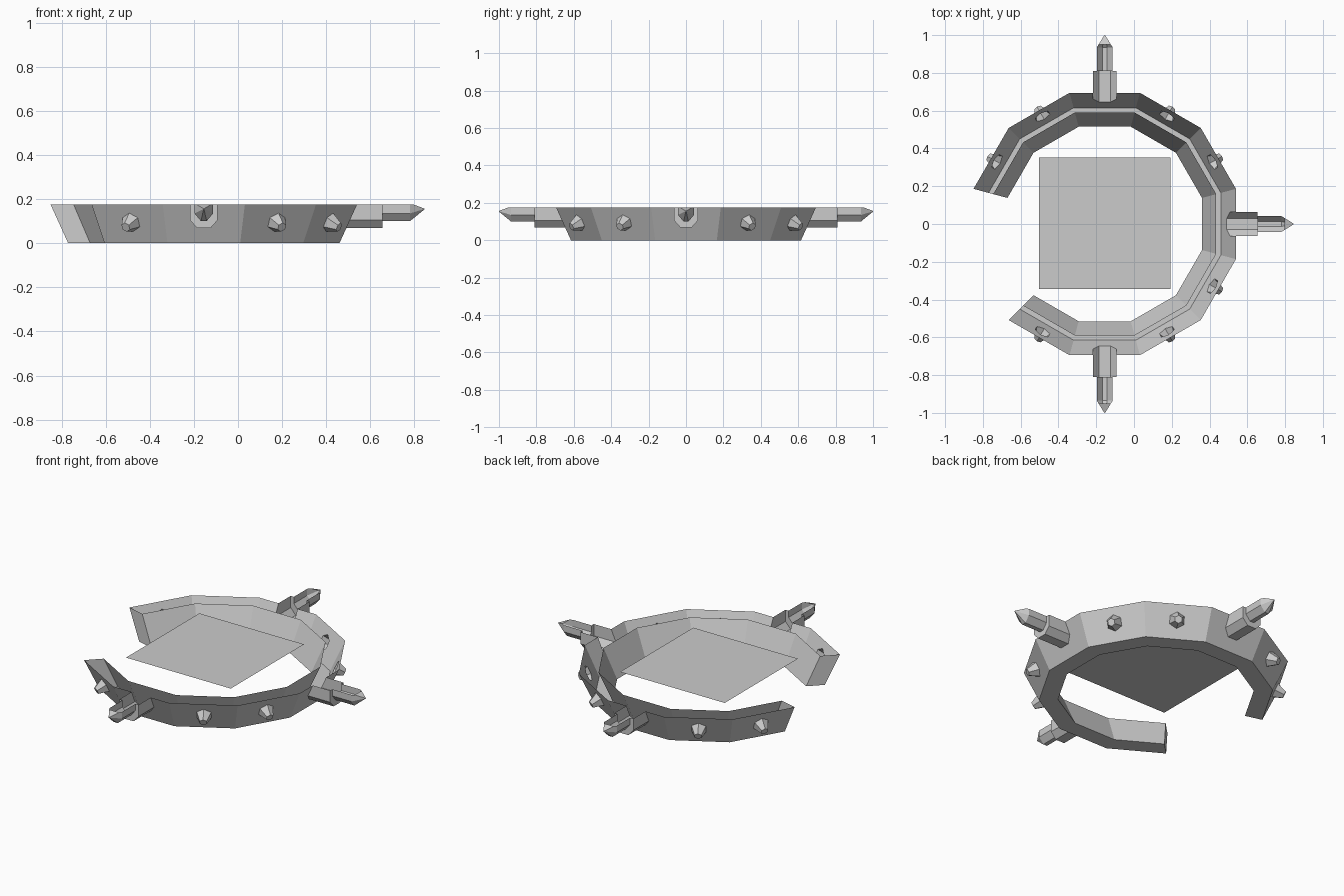
import bpy, bmesh, math
from mathutils import Matrix, Vector

if "Cube" in bpy.data.objects:
    bpy.data.objects.remove(bpy.data.objects["Cube"])

CX, TOP = -0.155, 0.175
C15 = math.cos(math.radians(15))


def make_object(name, bm):
    mesh = bpy.data.meshes.new(name)
    bmesh.ops.recalc_face_normals(bm, faces=bm.faces)
    bm.to_mesh(mesh)
    bm.free()
    obj = bpy.data.objects.new(name, mesh)
    bpy.context.collection.objects.link(obj)
    return obj


def loft(name, sections):
    """Closed solid through matching cross-sections."""
    bm = bmesh.new()
    rows = [[bm.verts.new(p) for p in s] for s in sections]
    for a, b in zip(rows, rows[1:]):
        for i in range(len(a)):
            j = (i + 1) % len(a)
            bm.faces.new((a[i], a[j], b[j], b[i]))
    bm.faces.new(rows[0])
    bm.faces.new(rows[-1])
    return make_object(name, bm)


def union(target, other):
    mod = target.modifiers.new("union", 'BOOLEAN')
    mod.operation, mod.solver, mod.object = 'UNION', 'EXACT', other
    bpy.context.view_layer.objects.active = target
    bpy.ops.object.modifier_apply(modifier=mod.name)
    bpy.data.objects.remove(other)


def spike_section(r, half, low, mid, bottom, top):
    return [(r, -half, top), (r, -half, mid), (r, -low, bottom),
            (r, low, bottom), (r, half, mid), (r, half, top)]


# band: flared twelve-sided ring with a gap, built a little too tall
profile = [(0.615, 0), (0.706, 0.2), (0.601, 0.2), (0.515, 0)]
sections = []
for k in range(11):
    a = math.radians(-135 + 30 * k)
    sections.append([(r / C15 * math.cos(a), r / C15 * math.sin(a), z) for r, z in profile])
band = loft("spiked_band", sections)

# spikes: wide socket, narrow shaft and point
for deg in (-90, 0, 90):
    turn = Matrix.Rotation(math.radians(deg), 4, 'Z')
    socket = loft("spike_socket", [spike_section(r, 0.063, 0.03, 0.105, 0.068, 0.2)
                                   for r in (0.635, 0.81)])
    shaft = [spike_section(r, 0.042, 0.013, 0.135, 0.10, 0.181) for r in (0.72, 0.935)]
    shaft.append(spike_section(1.0, 0.002, 0.001, 0.155, 0.153, 0.157))
    point = loft("spike_point", shaft)
    for part in (socket, point):
        part.data.transform(turn)
        union(band, part)

# studs: faceted knobs square to the sloping wall
slope = math.atan2(0.08, 0.175)
for deg in (-120, -60, -30, 30, 60, 120, 150):
    a = math.radians(deg)
    out = Vector((math.cos(a) * math.cos(slope), math.sin(a) * math.cos(slope), -math.sin(slope)))
    pos = Vector((0.658 * math.cos(a), 0.658 * math.sin(a), 0.095)) + out * 0.02
    bm = bmesh.new()
    bmesh.ops.create_cone(bm, cap_ends=True, segments=6, radius1=0.052, radius2=0.022, depth=0.07,
                          matrix=Matrix.Translation(pos) @ out.to_track_quat('Z', 'Y').to_matrix().to_4x4())
    union(band, make_object("stud", bm))

# slice the top off, leaving an open channel
bm = bmesh.new()
bm.from_mesh(band.data)
bmesh.ops.bisect_plane(bm, geom=bm.verts[:] + bm.edges[:] + bm.faces[:],
                       plane_co=(0, 0, TOP), plane_no=(0, 0, 1), clear_outer=True)
bm.to_mesh(band.data)
bm.free()
band.data.transform(Matrix.Translation((CX, 0, 0)))

# flat square panel in the middle
bm = bmesh.new()
bmesh.ops.create_grid(bm, x_segments=1, y_segments=1, size=0.347,
                      matrix=Matrix.Translation((CX, 0.004, 0.17)))
make_object("centre_panel", bm)
